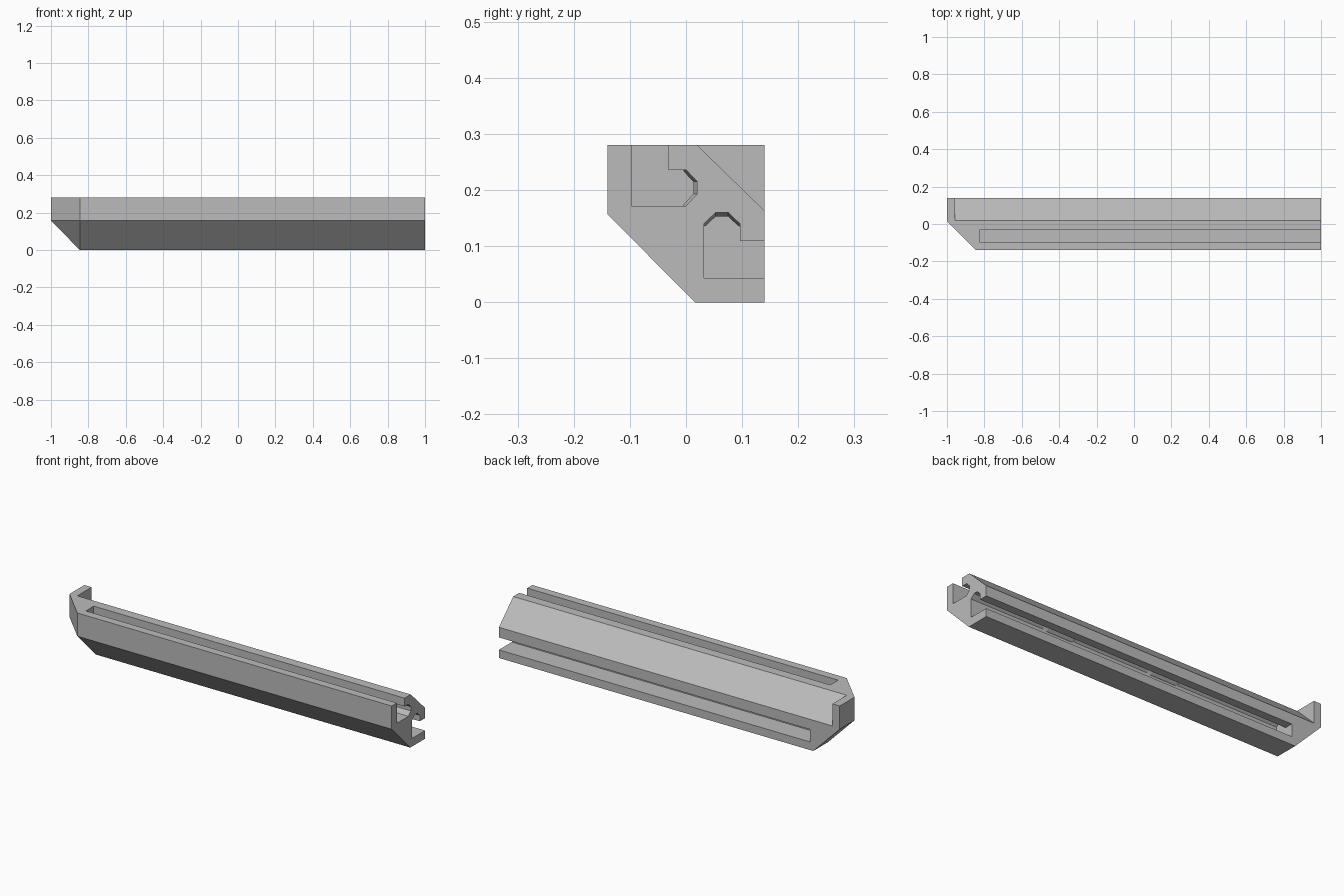
import bpy
import bmesh

START = bpy.data.objects.get("Cube")
if START:
    bpy.data.objects.remove(START, do_unlink=True)

grey = bpy.data.materials.new("plain grey")
grey.use_nodes = True
COLOUR = (0.5, 0.5, 0.5, 1)
grey.diffuse_color = COLOUR
grey.node_tree.nodes["Principled BSDF"].inputs["Base Color"].default_value = COLOUR


def make_object(name, bm):
    bmesh.ops.recalc_face_normals(bm, faces=bm.faces)
    mesh = bpy.data.meshes.new(name)
    bm.to_mesh(mesh)
    bm.free()
    mesh.materials.append(grey)
    obj = bpy.data.objects.new(name, mesh)
    bpy.context.collection.objects.link(obj)
    return obj


def loft(name, sections):
    """Join matching rings of points and cap both ends."""
    bm = bmesh.new()
    rings = [[bm.verts.new(p) for p in ring] for ring in sections]
    for a, b in zip(rings, rings[1:]):
        for i in range(len(a)):
            j = (i + 1) % len(a)
            bm.faces.new((a[i], a[j], b[j], b[i]))
    bm.faces.new(rings[0])
    bm.faces.new(rings[-1])
    return make_object(name, bm)


# Rail body: a bar with matching bevels along the front and around one end
HALF, TOP = 0.14, 0.28
BEVEL_Y, BEVEL_Z, BEVEL_X = 0.016, 0.157, -0.845
body = bmesh.new()
corners = [(x, y, z) for x in (-1, 1) for y in (BEVEL_Y, HALF) for z in (BEVEL_Z, TOP)]
corners += [(x, -HALF, z) for x in (BEVEL_X, 1) for z in (BEVEL_Z, TOP)]
corners += [(x, y, 0) for x in (BEVEL_X, 1) for y in (BEVEL_Y, HALF)]
for point in corners:
    body.verts.new(point)
hull = bmesh.ops.convex_hull(body, input=body.verts)
inside = [v for v in hull["geom_interior"] if isinstance(v, bmesh.types.BMVert)]
bmesh.ops.delete(body, geom=inside, context="VERTS")
bmesh.ops.dissolve_limit(body, angle_limit=0.01, verts=body.verts, edges=body.edges)
rail = make_object("bevelled_rail", body)


# Slot cross-section, with its inner tip drawn in by a small inset
def slot_section(inset):
    return [(-0.097, 0.32), (-0.097, 0.172), (-0.005, 0.172),
            (0.0 - inset / 2, 0.172 + inset / 2),
            (0.02 - inset, 0.193), (0.02 - inset, 0.215),
            (0.0 - inset / 2, 0.236 - inset / 2), (-0.005, 0.236),
            (-0.031, 0.236), (-0.031, 0.32)]


# The tip narrows at two gripping ridges along the slot
stations = [(-0.825, 0)]
for centre in (-0.145, 0.475):
    stations += [(centre + dx, inset) for dx, inset in
                 ((-0.095, 0), (-0.075, 0.007), (0.075, 0.007), (0.095, 0))]
stations.append((1.1, 0))

top_slot = loft("top_slot_cutter",
                [[(x, y, z) for y, z in slot_section(i)] for x, i in stations])
back_slot = loft("back_slot_cutter",
                 [[(x, z - HALF, y + HALF) for y, z in slot_section(i)] for x, i in stations])

# Sloped upper back edge, stopping short of the end flange
slope = [(0.02, TOP), (-0.02, 0.32), (0.3, 0.32), (0.3, 0.003), (HALF, 0.163)]
back_slope = loft("back_slope_cutter",
                  [[(x, y, z) for y, z in slope] for x in (-0.957, 1.1)])

# Cut everything out of the rail
for cutter in (top_slot, back_slot, back_slope):
    cutter.hide_render = True
    cutter.hide_viewport = True
    cutter.display_type = "WIRE"
    cut = rail.modifiers.new(cutter.name, "BOOLEAN")
    cut.operation = "DIFFERENCE"
    cut.solver = "EXACT"
    cut.object = cutter
